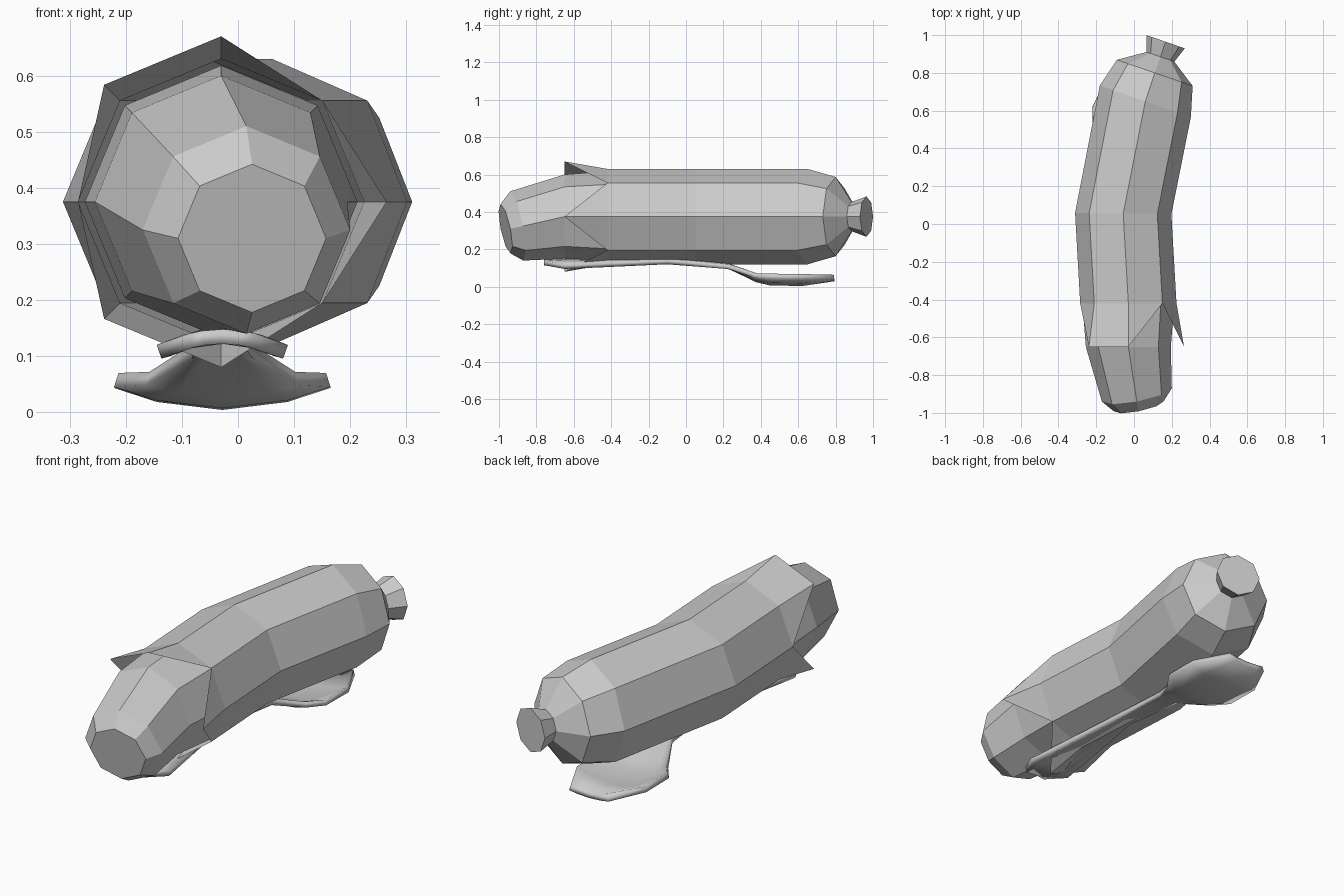
import bpy, math
from mathutils import Vector

if "Cube" in bpy.data.objects:
    bpy.data.objects.remove(bpy.data.objects["Cube"])

N = 8


def make_object(name, verts, faces):
    mesh = bpy.data.meshes.new(name)
    mesh.from_pydata(verts, [], faces)
    mesh.update()
    ob = bpy.data.objects.new(name, mesh)
    bpy.context.collection.objects.link(ob)
    return ob


def tilted_ring(cx, cy, r, deg):
    """Octagon turned about z, starting at the right side."""
    t = math.radians(deg)
    pts = []
    for k in range(N):
        a = math.tau * k / N
        c, s = math.cos(a) * r, math.sin(a) * r
        pts.append((cx + c * math.cos(t), cy + c * math.sin(t), 0.375 + s))
    return pts


def sheared_ring(cx, cy, cz, r, slope):
    """Octagon facing the front, with y sheared along x and z."""
    pts = []
    for k in range(N):
        a = math.tau * k / N
        dx, dz = r * math.cos(a), r * math.sin(a)
        pts.append((cx + dx, cy + slope * (dx - dz), cz + dz))
    return pts


def bridge(count):
    return [(i * N + k, i * N + (k + 1) % N, (i + 1) * N + (k + 1) % N, (i + 1) * N + k)
            for i in range(count - 1) for k in range(N)]


# Outer skin: curved octagonal tube ending in a knot
rings = [(-0.03, -0.42, 0.255, 0), (-0.057, 0.055, 0.255, -1), (0.06, 0.65, 0.255, -19),
         (0.11, 0.80, 0.212, -19), (0.14, 0.885, 0.078, -19), (0.167, 0.965, 0.108, -19)]
verts = [p for r in rings for p in tilted_ring(*r)]
faces = [tuple(reversed(f)) for f in bridge(len(rings))]
last = (len(rings) - 1) * N
faces.append(tuple(reversed(range(last, last + N))))

# Torn, flared tips at the open end of the skin
flare = tilted_ring(-0.03, -0.65, 0.295, 0)
tips = {}
for k in (0, 2, 3, 5, 6):
    tips[k] = len(verts)
    verts.append(flare[k])
for k in range(N):
    n = (k + 1) % N
    face = [k, n] + [tips[j] for j in (n, k) if j in tips]
    faces.append(tuple(face))
make_object("outer_skin", verts, faces)

# Inner meat with a bevelled, slanted end
meat = [(-0.03, -0.30, 0.375, 0.235, 0), (-0.03, -0.42, 0.375, 0.243, 0),
        (-0.03, -0.65, 0.375, 0.225, 0), (0.015, -0.905, 0.325, 0.185, 0.19),
        (0.025, -0.965, 0.31, 0.132, 0.2)]
verts = [p for r in meat for p in sheared_ring(*r)]
last = (len(meat) - 1) * N
faces = bridge(len(meat)) + [tuple(range(last, last + N)), tuple(reversed(range(N)))]
make_object("inner_meat", verts, faces)

# Spoon-like stand: rows of y, half width, centre z, edge z
rows = [(-0.76, 0.06, 0.148, 0.140), (-0.65, 0.117, 0.148, 0.120), (-0.52, 0.10, 0.148, 0.125),
        (-0.10, 0.045, 0.155, 0.145), (0.23, 0.055, 0.125, 0.12), (0.38, 0.13, 0.050, 0.072),
        (0.45, 0.185, 0.033, 0.07), (0.62, 0.185, 0.030, 0.068), (0.79, 0.10, 0.055, 0.064)]
across = (-1, -0.6, 0, 0.6, 1)
verts, faces = [], []
for y, w, zc, ze in rows:
    for u in across:
        verts.append((-0.028 + u * w, y, zc + (ze - zc) * u * u))
for i in range(len(rows) - 1):
    for j in range(4):
        a = i * 5 + j
        faces.append((a, a + 1, a + 6, a + 5))
stand = make_object("spoon_stand", verts, faces)
solid = stand.modifiers.new("thickness", 'SOLIDIFY')
solid.thickness = 0.026
solid.offset = -1
bpy.context.view_layer.objects.active = stand
stand.select_set(True)
bpy.ops.object.shade_smooth_by_angle(angle=math.radians(50))
